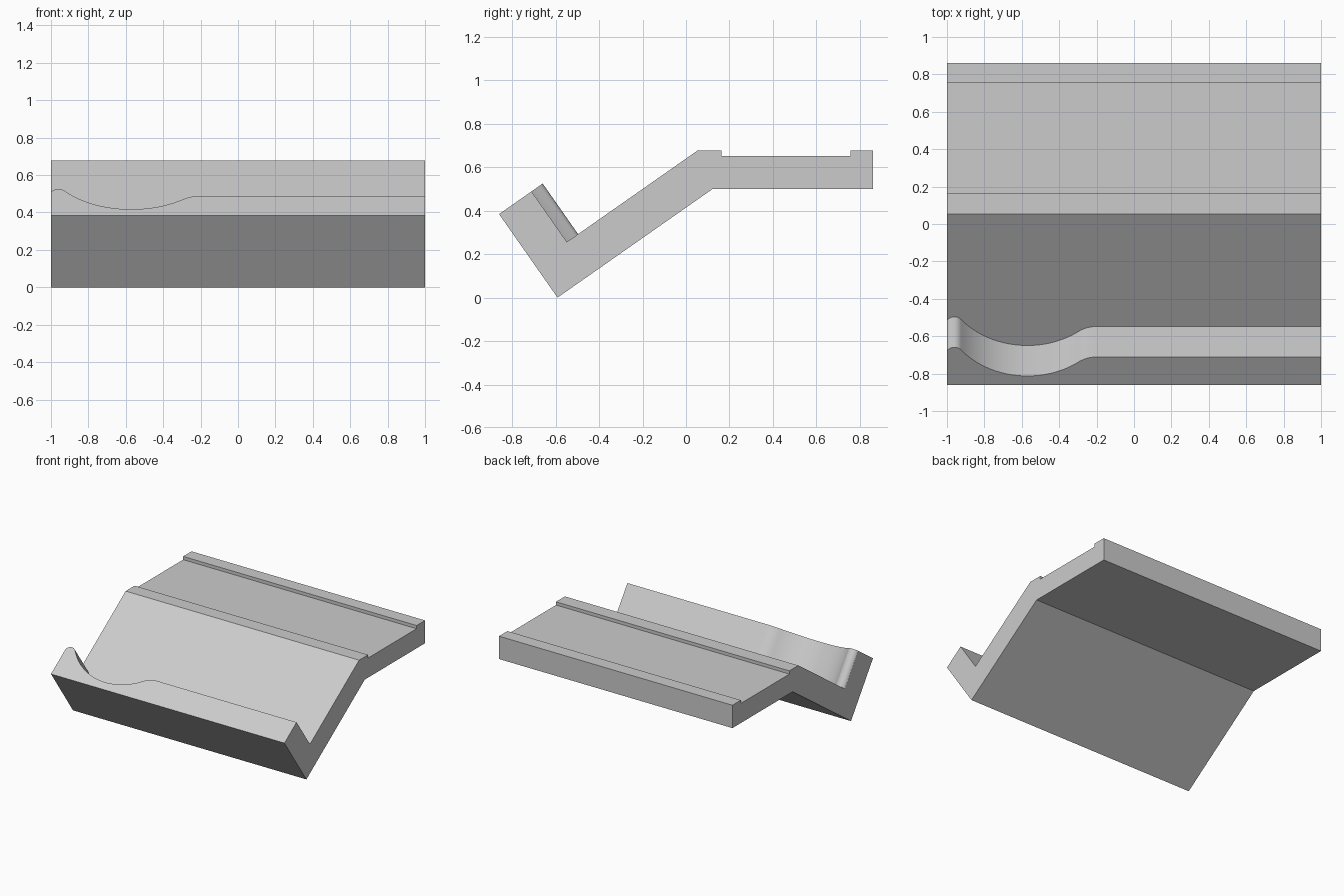
import bpy, bmesh
from math import sin, cos, sqrt, radians
from mathutils import Vector

if "Cube" in bpy.data.objects:
    bpy.data.objects.remove(bpy.data.objects["Cube"], do_unlink=True)

# Single flat grey
grey = bpy.data.materials.new("light grey")
grey.use_nodes = True
colour = (0.6, 0.6, 0.6, 1)
grey.diffuse_color = colour
grey.node_tree.nodes["Principled BSDF"].inputs["Base Color"].default_value = colour

# Directions along the sloping ramp and square to it, in the y-z plane
slope = radians(35)
along = Vector((cos(slope), sin(slope)))
down = Vector((sin(slope), -cos(slope)))

# Lip dimensions
tip = Vector((-0.86, 0.384))
lip_flat = 0.182
scoop_x, scoop_r, scoop_low = -0.57, 0.455, 0.058
peak_x, peak_r = -0.96, 0.045
blend_x, blend_r = -0.20, 0.16
scoop_z = scoop_low + scoop_r


def tangent_x(x, r):
    """Where the scoop arc meets a rounded crest."""
    return scoop_x + (x - scoop_x) * scoop_r / (scoop_r + r)


peak_join = tangent_x(peak_x, peak_r)
blend_join = tangent_x(blend_x, blend_r)


def lip_thickness(x):
    """Rounded peak, hollow scoop, soft blend, then straight lip."""
    if x < peak_join:
        crest = scoop_z - sqrt((scoop_r + peak_r) ** 2 - (peak_x - scoop_x) ** 2)
        return crest + sqrt(peak_r ** 2 - (x - peak_x) ** 2)
    if x < blend_join:
        return scoop_z - sqrt(scoop_r ** 2 - (x - scoop_x) ** 2)
    if x < blend_x:
        return lip_flat - blend_r + sqrt(blend_r ** 2 - (x - blend_x) ** 2)
    return lip_flat


def section(x):
    """Cross-section of the whole tray at one position along its length."""
    t = lip_thickness(x)
    foot = tip + down * (tip.y / cos(slope))
    lip_top = tip + along * t
    lip_root = lip_top + down * 0.284
    knee_y = foot.x + 0.5 * cos(slope) / sin(slope)
    crest_y = lip_root.x + (0.677 - lip_root.y) * cos(slope) / sin(slope)
    return [tip, foot, (knee_y, 0.5), (0.86, 0.5), (0.86, 0.677),
            (0.757, 0.677), (0.757, 0.652), (0.163, 0.652), (0.163, 0.677),
            (crest_y, 0.677), lip_root, lip_top]


def steps(a, b, n):
    return [a + (b - a) * i / n for i in range(n)]


# Stations along the length, denser on the tight curves
stations = (steps(-1, peak_join, 14) + steps(peak_join, blend_join, 36)
            + steps(blend_join, blend_x, 10) + [blend_x, 1])

# Loft the sections into one solid tray
bm = bmesh.new()
rings = [[bm.verts.new((x, p[0], p[1])) for p in section(x)] for x in stations]
for a, b in zip(rings, rings[1:]):
    for i in range(len(a)):
        j = (i + 1) % len(a)
        bm.faces.new((a[i], a[j], b[j], b[i]))
bm.faces.new(rings[0])
bm.faces.new(rings[-1])
bmesh.ops.recalc_face_normals(bm, faces=bm.faces)

# Merge the strips that lie in one plane
bmesh.ops.dissolve_limit(bm, angle_limit=radians(0.2),
                         verts=bm.verts, edges=bm.edges)

mesh = bpy.data.meshes.new("angled_tray")
bm.to_mesh(mesh)
bm.free()
mesh.materials.append(grey)
tray = bpy.data.objects.new("angled_tray", mesh)
bpy.context.collection.objects.link(tray)

# Smooth scoop, crisp corners
bpy.ops.object.select_all(action="DESELECT")
tray.select_set(True)
bpy.context.view_layer.objects.active = tray
bpy.ops.object.shade_smooth_by_angle(angle=radians(30))
